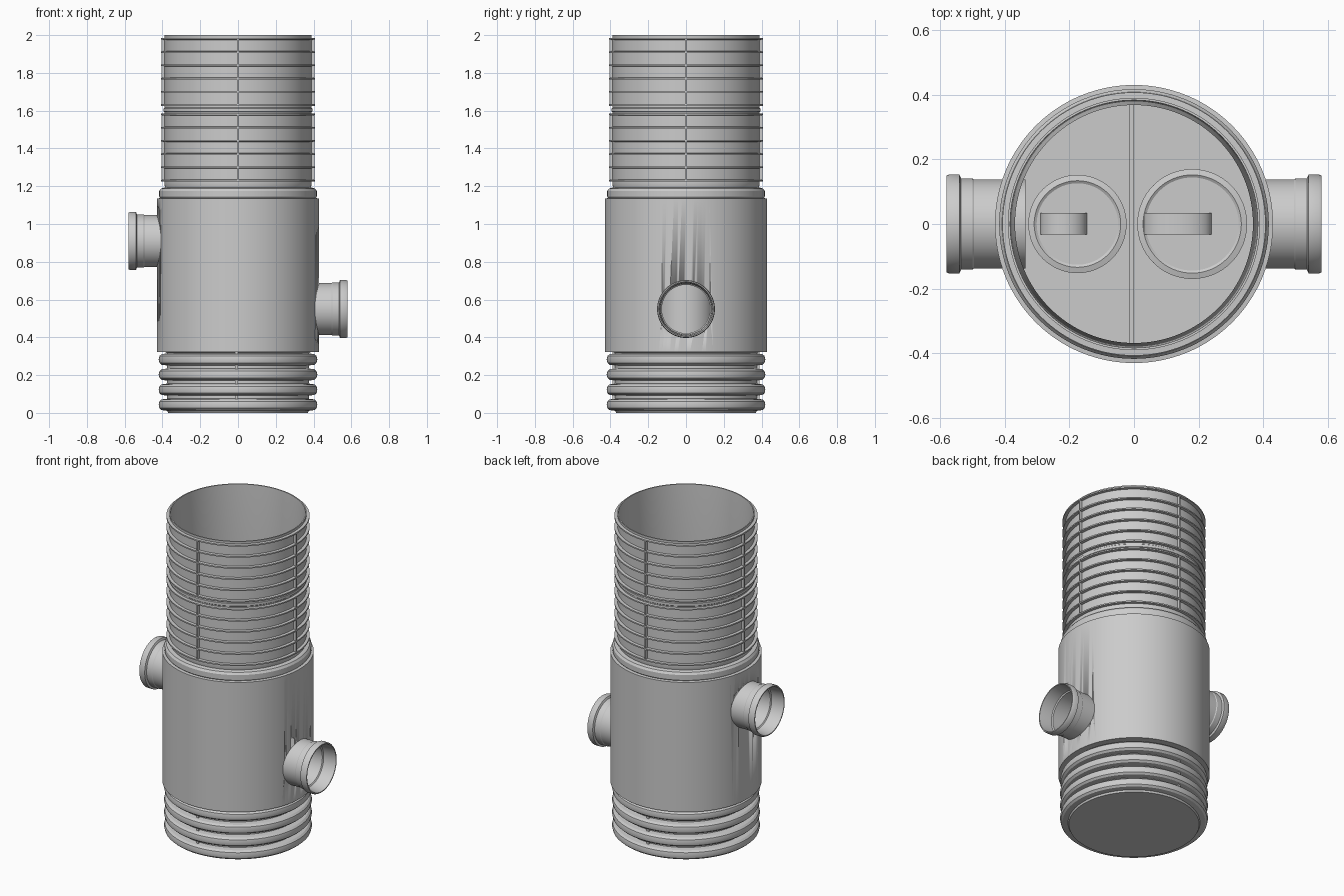
import bpy, bmesh, math
from mathutils import Matrix, Vector

if "Cube" in bpy.data.objects:
    bpy.data.objects.remove(bpy.data.objects["Cube"])


def finish(bm, name, angle=30):
    bmesh.ops.remove_doubles(bm, verts=bm.verts, dist=1e-5)
    bmesh.ops.recalc_face_normals(bm, faces=bm.faces)
    mesh = bpy.data.meshes.new(name)
    bm.to_mesh(mesh)
    bm.free()
    ob = bpy.data.objects.new(name, mesh)
    bpy.context.collection.objects.link(ob)
    bpy.ops.object.select_all(action='DESELECT')
    ob.select_set(True)
    bpy.context.view_layer.objects.active = ob
    bpy.ops.object.shade_smooth_by_angle(angle=math.radians(angle))
    return ob


def lathe(name, profile, closed=True, sides=96, matrix=Matrix()):
    """Spin (radius, height) points around z, then place with matrix."""
    bm = bmesh.new()
    rings = [[bm.verts.new((r * math.cos(2 * math.pi * i / sides),
                            r * math.sin(2 * math.pi * i / sides), z))
              for i in range(sides)] for r, z in profile]
    pairs = list(zip(rings, rings[1:])) + ([(rings[-1], rings[0])] if closed else [])
    for a, b in pairs:
        for i in range(sides):
            j = (i + 1) % sides
            bm.faces.new((a[i], a[j], b[j], b[i]))
    bm.transform(matrix)
    return finish(bm, name)


def box(name, lo, hi):
    bm = bmesh.new()
    lo, hi = Vector(lo), Vector(hi)
    bmesh.ops.create_cube(bm, size=1, matrix=Matrix.Translation((lo + hi) / 2)
                          @ Matrix.Diagonal((*(hi - lo), 1)))
    return finish(bm, name)


def disc(name, x, r, z0, z1):
    return lathe(name, [(0, z0), (r, z0), (r, z1), (0, z1)], False, 64,
                 Matrix.Translation((x, 0, 0)))


def outward(side, z):
    """Turn local z toward +x or -x at the given height."""
    return Matrix.Translation((0, 0, z)) @ Matrix.Rotation(side * math.pi / 2, 4, 'Y')


# Chamber: corrugated base, smooth wall, rounded collar and hollow inside
outer = [(0, 0), (0.37, 0)]
for k in range(4):
    z = 0.043 + 0.08 * k
    outer += [(0.375, z - 0.032), (0.405, z - 0.028), (0.416, z - 0.018), (0.42, z),
              (0.416, z + 0.018), (0.405, z + 0.028), (0.375, z + 0.032)]
outer += [(0.375, 0.322), (0.43, 0.322), (0.43, 1.135), (0.412, 1.137), (0.417, 1.145),
          (0.417, 1.175), (0.408, 1.188), (0.39, 1.193)]
inner = [(0.372, 1.193), (0.372, 1.14), (0.405, 1.13), (0.405, 0.33), (0.36, 0.31),
         (0.36, 0.02), (0, 0.02)]
chamber = lathe("chamber", outer + inner, False, 128)

# Openings and socket pipes on the two sides
ports = [("inlet_pipe", -1, 0.91, 0.335), ("outlet_pipe", 1, 0.55, 0.39)]
for name, side, z, start in ports:
    cutter = lathe("port_cutter", [(0, 0.25), (0.132, 0.25), (0.132, 0.5), (0, 0.5)],
                   False, 64, outward(side, z))
    mod = chamber.modifiers.new("port", 'BOOLEAN')
    mod.operation, mod.solver, mod.object = 'DIFFERENCE', 'EXACT', cutter
    bpy.context.view_layer.objects.active = chamber
    bpy.ops.object.modifier_apply(modifier=mod.name)
    bpy.data.objects.remove(cutter)
    lathe(name, [(0.138, start), (0.138, 0.495), (0.141, 0.5), (0.141, 0.535),
                 (0.153, 0.54), (0.153, 0.572), (0.149, 0.58), (0.143, 0.58),
                 (0.138, 0.54), (0.135, 0.50), (0.128, 0.495), (0.128, start)],
          sides=64, matrix=outward(side, z))

# Riser: two ribbed sections with a plain joint between them
wall = [(0.372, 1.18), (0.385, 1.19), (0.39, 1.21)]
for base in (1.23, 1.63):
    for k in range(6):
        z = base + 0.07 * k
        wall += [(0.389, z - 0.005), (0.407, z - 0.004), (0.407, z + 0.004), (0.389, z + 0.005)]
    if base < 1.5:
        wall += [(0.389, 1.592), (0.394, 1.596), (0.394, 1.612), (0.389, 1.616)]
wall += [(0.39, 2.0), (0.383, 2.0)]
lathe("riser", wall + [(0.368, 1.21)], sides=128)
for i, (dx, dy) in enumerate([(1, 0), (-1, 0), (0, 1), (0, -1)]):
    for j, z in enumerate((1.23, 1.63)):
        cx, cy = dx * 0.396, dy * 0.396
        hx, hy = (0.01, 0.004) if dx else (0.004, 0.01)
        box(f"riser_fin_{i}_{j}", (cx - hx, cy - hy, z), (cx + hx, cy + hy, z + 0.35))

# Inner deck and dividing wall
disc("deck", 0, 0.406, 0.70, 0.72)
box("divider", (-0.016, -0.39, 0.03), (0.0, 0.39, 0.76))

# Filter wells with lids and arched handles
for name, x, r, hx0, hx1 in [("left", -0.175, 0.152, -0.29, -0.145),
                             ("right", 0.18, 0.17, 0.03, 0.24)]:
    disc(name + "_well", x, r - 0.02, 0.33, 0.705)
    lathe(name + "_lid", [(0, 0.72), (r, 0.72), (r, 0.74), (r - 0.018, 0.745),
                          (r - 0.026, 0.74), (0, 0.74)], False, 64,
          Matrix.Translation((x, 0, 0)))
    bm = bmesh.new()
    cx, half = (hx0 + hx1) / 2, (hx1 - hx0) / 2
    arch = [(cx + math.cos(math.pi * t / 16) * h, 0.735 + math.sin(math.pi * t / 16) * (h - half + 0.06))
            for h, steps in ((half, range(17)), (half - 0.012, range(16, -1, -1))) for t in steps]
    face = bm.faces.new([bm.verts.new((px, -0.032, pz)) for px, pz in arch])
    ext = bmesh.ops.extrude_face_region(bm, geom=[face])
    bmesh.ops.translate(bm, vec=(0, 0.066, 0),
                        verts=[v for v in ext["geom"] if isinstance(v, bmesh.types.BMVert)])
    finish(bm, name + "_handle")
